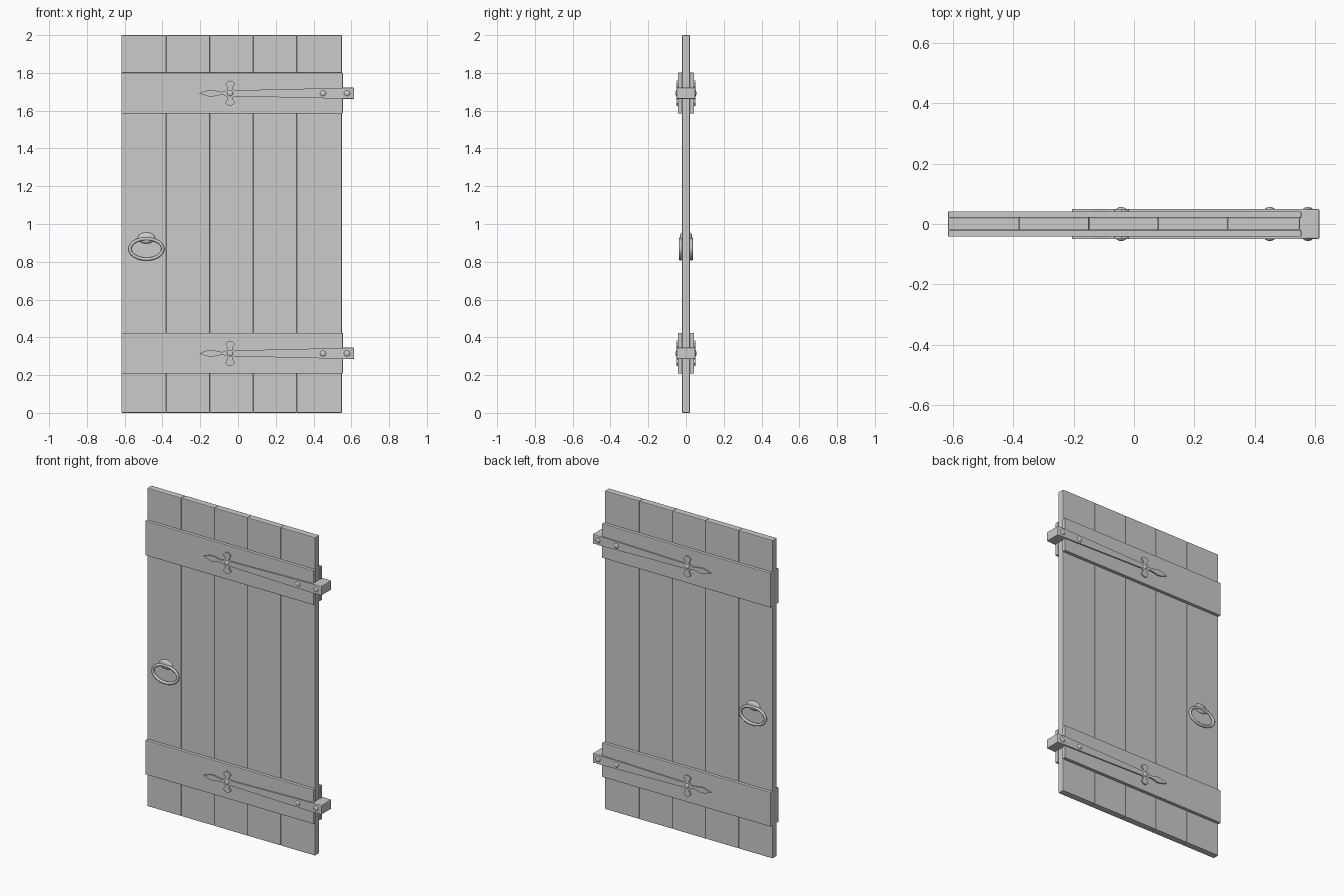
import bpy, bmesh, math
from mathutils import Matrix

if "Cube" in bpy.data.objects:
    bpy.data.objects.remove(bpy.data.objects["Cube"])

grey = bpy.data.materials.new("plain_grey")
grey.diffuse_color = (0.6, 0.6, 0.6, 1)
grey.use_nodes = True
grey.node_tree.nodes["Principled BSDF"].inputs["Base Color"].default_value = grey.diffuse_color


def finish(name, bm, smooth=False, bevel=0):
    bmesh.ops.recalc_face_normals(bm, faces=bm.faces)
    me = bpy.data.meshes.new(name)
    bm.to_mesh(me)
    bm.free()
    me.materials.append(grey)
    for p in me.polygons:
        p.use_smooth = smooth
    ob = bpy.data.objects.new(name, me)
    bpy.context.collection.objects.link(ob)
    if bevel:
        m = ob.modifiers.new("bevel", 'BEVEL')
        m.width = bevel
        m.segments = 2
    return ob


def box(name, x0, x1, y0, y1, z0, z1, bevel=0.004):
    bm = bmesh.new()
    mat = Matrix.Translation(((x0 + x1) / 2, (y0 + y1) / 2, (z0 + z1) / 2)) @ \
        Matrix.Diagonal((x1 - x0, y1 - y0, z1 - z0, 1))
    bmesh.ops.create_cube(bm, size=1, matrix=mat)
    return finish(name, bm, bevel=bevel)


def dome(name, loc, size):
    bm = bmesh.new()
    mat = Matrix.Translation(loc) @ Matrix.Diagonal((*size, 1)) @ Matrix.Rotation(math.pi / 2, 4, 'X')
    bmesh.ops.create_uvsphere(bm, u_segments=20, v_segments=10, radius=1, matrix=mat)
    return finish(name, bm, smooth=True)


# upper half outline of the hinge strap with its leaf-shaped finial
half = [(-0.185, .008), (-0.16, .016), (-0.135, .018), (-0.11, .012), (-0.085, .007),
        (-0.068, .012), (-0.056, .022), (-0.055, .032), (-0.064, .042), (-0.066, .052),
        (-0.056, .062), (-0.042, .067), (-0.028, .062), (-0.018, .052), (-0.02, .042),
        (-0.029, .032), (-0.028, .022), (-0.015, .016), (0, .016), (0.57, .029)]
outline = [(-0.206, 0)] + half + [(x, -z) for x, z in reversed(half)]


def strap(name, side, zc):
    bm = bmesh.new()
    f = bm.faces.new([bm.verts.new((x, side * 0.04, zc + z)) for x, z in outline])
    ext = bmesh.ops.extrude_face_region(bm, geom=[f])["geom"]
    bmesh.ops.translate(bm, vec=(0, side * 0.01, 0),
                        verts=[v for v in ext if isinstance(v, bmesh.types.BMVert)])
    return finish(name, bm)


def ring(name, side):
    # oval ring with a round section
    bm = bmesh.new()
    n, m, r, a, b = 48, 10, 0.0085, 0.087, 0.054
    rows = []
    for i in range(n):
        t = 2 * math.pi * i / n
        row = []
        for j in range(m):
            s = 2 * math.pi * j / m
            d = r * math.cos(s)
            row.append(bm.verts.new((-0.485 + (a + d) * math.cos(t),
                                     side * 0.0285 + r * math.sin(s),
                                     0.868 + (b + d) * math.sin(t))))
        rows.append(row)
    for i in range(n):
        p, q = rows[i], rows[(i + 1) % n]
        for j in range(m):
            k = (j + 1) % m
            bm.faces.new((p[j], q[j], q[k], p[k]))
    return finish(name, bm, smooth=True)


# planks
seams = [-0.617, -0.381, -0.149, 0.08, 0.311, 0.55]
for i in range(5):
    box(f"plank_{i + 1}", seams[i], seams[i + 1], -0.021, 0.021, 0, 2)

for level, zc, z0, z1 in (("lower", 0.315, 0.208, 0.424), ("upper", 1.692, 1.585, 1.801)):
    # hinge end block
    box(f"{level}_hinge_end", 0.55, 0.615, -0.05, 0.05, zc - 0.03, zc + 0.03, 0.005)
    for face, s in (("front", -1), ("back", 1)):
        # cross batten
        y0, y1 = sorted((s * 0.02, s * 0.042))
        box(f"{level}_{face}_batten", -0.617, 0.555, y0, y1, z0, z1, 0.003)
        # hinge strap and rivets
        strap(f"{level}_{face}_hinge_strap", s, zc)
        for k, x in enumerate((-0.042, 0.45, 0.577)):
            dome(f"{level}_{face}_rivet_{k + 1}", (x, s * 0.049, zc), (0.016, 0.007, 0.016))

# ring handles with domed mounts
for face, s in (("front", -1), ("back", 1)):
    ring(f"{face}_ring_handle", s)
    dome(f"{face}_handle_mount", (-0.485, s * 0.02, 0.926), (0.047, 0.013, 0.03))
